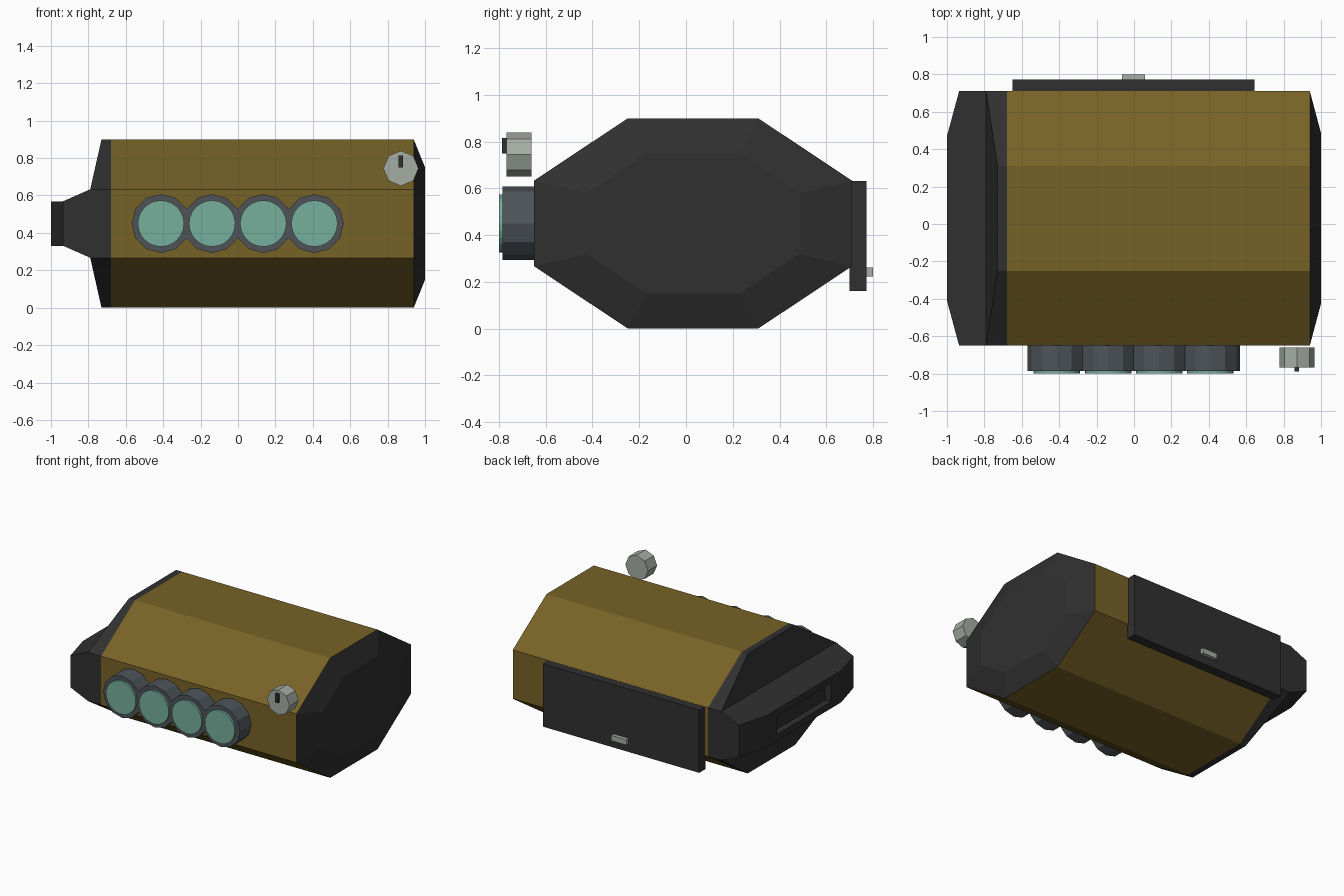
import bpy, bmesh, math
from mathutils import Matrix

if "Cube" in bpy.data.objects:
    bpy.data.objects.remove(bpy.data.objects["Cube"])


def material(name, r, g, b):
    """Flat colour given as 0-255 sRGB, stored as linear."""
    m = bpy.data.materials.new(name)
    m.diffuse_color = [((c / 255 + 0.055) / 1.055) ** 2.4 for c in (r, g, b)] + [1]
    m.use_nodes = True
    m.node_tree.nodes["Principled BSDF"].inputs["Base Color"].default_value = m.diffuse_color
    return m


GOLD = material("ochre_shell", 119, 98, 38)
DARK = material("charcoal", 48, 48, 48)
BEZEL = material("slate_grey", 78, 84, 89)
LENS = material("sea_green_glass", 118, 176, 156)
METAL = material("pale_metal", 165, 173, 164)

CY = 0.03   # body centre in y
CZ = 0.45   # body centre in z


def finish(name, bm, mat):
    bmesh.ops.recalc_face_normals(bm, faces=bm.faces[:])
    me = bpy.data.meshes.new(name)
    bm.to_mesh(me)
    bm.free()
    me.materials.append(mat)
    ob = bpy.data.objects.new(name, me)
    bpy.context.collection.objects.link(ob)
    return ob


def box(name, mat, x0, x1, y0, y1, z0, z1):
    bm = bmesh.new()
    m = (Matrix.Translation(((x0 + x1) / 2, (y0 + y1) / 2, (z0 + z1) / 2))
         @ Matrix.Diagonal((x1 - x0, y1 - y0, z1 - z0, 1)))
    bmesh.ops.create_cube(bm, size=1, matrix=m)
    return finish(name, bm, mat)


def disc(name, mat, x, z, radius, y0, y1, sides):
    """Cylinder along y, with a corner pointing to +x."""
    bm = bmesh.new()
    rings = []
    for y in (y0, y1):
        rings.append([bm.verts.new((x + radius * math.cos(2 * math.pi * i / sides), y,
                                    z + radius * math.sin(2 * math.pi * i / sides)))
                      for i in range(sides)])
        bm.faces.new(rings[-1])
    bridge(bm, *rings)
    return finish(name, bm, mat)


def bridge(bm, a, b):
    n = len(a)
    for i in range(n):
        bm.faces.new((a[i], a[(i + 1) % n], b[(i + 1) % n], b[i]))


def octagon(bm, x_side, x_top, wy, ty, sz, tz):
    """Stretched octagon; side corners and top/bottom corners may differ in x."""
    pts = [(-wy, sz, x_side), (-ty, tz, x_top), (ty, tz, x_top), (wy, sz, x_side),
           (wy, -sz, x_side), (ty, -tz, x_top), (-ty, -tz, x_top), (-wy, -sz, x_side)]
    return [bm.verts.new((x, CY + y, CZ + z)) for y, z, x in pts]


def rect(bm, x, wy, hz):
    return [bm.verts.new((x, CY + sy * wy, CZ + sz * hz))
            for sy, sz in ((-1, 1), (1, 1), (1, -1), (-1, -1))]


FULL = (0.68, 0.28, 0.183, 0.449)

# main shell
bm = bmesh.new()
a, b = octagon(bm, -0.68, -0.68, *FULL), octagon(bm, 0.94, 0.94, *FULL)
bridge(bm, a, b)
bm.faces.new(a)
bm.faces.new(b)
finish("main_shell", bm, GOLD)

# bevelled right end cap
bm = bmesh.new()
a, b = octagon(bm, 0.94, 0.94, *FULL), octagon(bm, 1.0, 1.0, 0.455, 0.20, 0.13, 0.30)
bridge(bm, a, b)
bm.faces.new(a)
bm.faces.new(b)
finish("right_end_cap", bm, DARK)

# left end cap with a snout and a recessed slot
bm = bmesh.new()
a, b = octagon(bm, -0.68, -0.68, *FULL), octagon(bm, -0.79, -0.73, *FULL)
bridge(bm, a, b)
bm.faces.new(a)
bm.faces.new(b[0:4])
bm.faces.new(b[4:8])
loops = [[b[0], b[3], b[4], b[7]],
         rect(bm, -0.935, 0.68, 0.119), rect(bm, -1.0, 0.44, 0.119),
         rect(bm, -1.0, 0.32, 0.07), rect(bm, -0.95, 0.32, 0.07)]
for p, q in zip(loops, loops[1:]):
    bridge(bm, p, q)
bm.faces.new(loops[-1])
finish("left_end_cap", bm, DARK)

# row of four front lenses
for i in range(4):
    x = -0.412 + i * 0.2735
    disc(f"lens_bezel_{i + 1}", BEZEL, x, CZ, 0.157, -0.64, -0.785, 12)
    disc(f"lens_glass_{i + 1}", LENS, x, CZ, 0.124, -0.70, -0.80, 24)

# front dial and its pointer
disc("dial", METAL, 0.871, 0.745, 0.094, -0.66, -0.767, 8)
box("dial_pointer", DARK, 0.859, 0.883, -0.788, -0.76, 0.75, 0.815)

# back door and latch
box("back_door", DARK, -0.65, 0.645, 0.70, 0.772, 0.16, 0.632)
box("door_latch", METAL, -0.065, 0.06, 0.765, 0.80, 0.222, 0.262)
